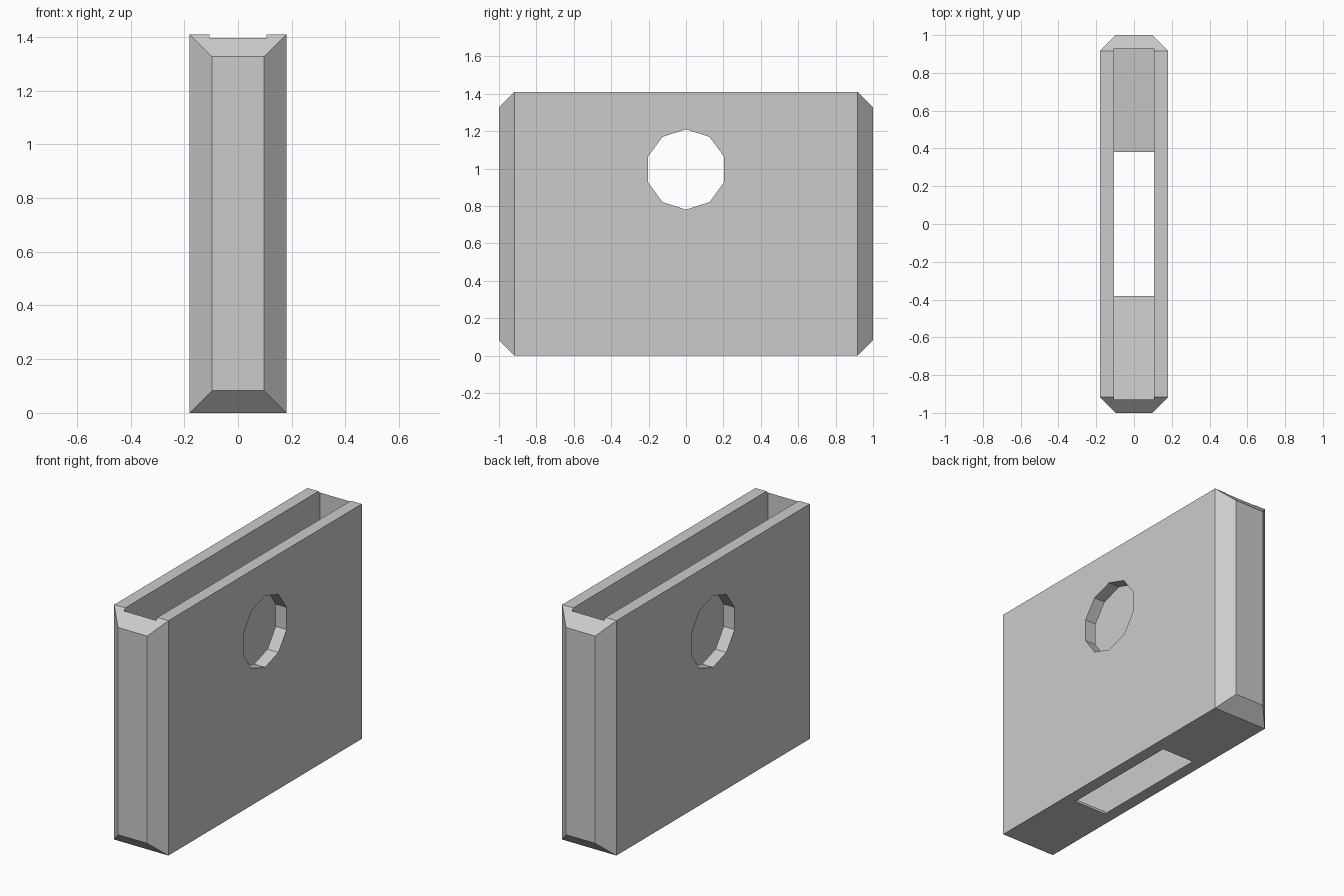
import bpy, bmesh, math

if "Cube" in bpy.data.objects:
    bpy.data.objects.remove(bpy.data.objects["Cube"])

W, H, Y0, BEV = 0.18, 1.41, 0.917, 0.083   # half width, height, end start, bevel
CW, CY, HY = 0.107, 0.93, 0.38             # cavity half width, half length, floor slot half length
FLOOR_IN, FLOOR_OUT = 0.015, 0.065         # floor height at the slot and at the ends

grey = bpy.data.materials.new("light_grey")
grey.diffuse_color = (0.6, 0.6, 0.6, 1)
grey.use_nodes = True
grey.node_tree.nodes["Principled BSDF"].inputs["Base Color"].default_value = grey.diffuse_color


def loft(name, rings):
    """Solid made of equal-length rings of points, capped at both ends."""
    bm = bmesh.new()
    loops = [[bm.verts.new(p) for p in r] for r in rings]
    n = len(loops[0])
    for a, b in zip(loops, loops[1:]):
        for i in range(n):
            j = (i + 1) % n
            bm.faces.new((a[i], a[j], b[j], b[i]))
    bm.faces.new(loops[0][::-1])
    bm.faces.new(loops[-1])
    bmesh.ops.recalc_face_normals(bm, faces=bm.faces)
    me = bpy.data.meshes.new(name)
    bm.to_mesh(me)
    bm.free()
    ob = bpy.data.objects.new(name, me)
    bpy.context.collection.objects.link(ob)
    me.materials.append(grey)
    return ob


def section(y, d):
    """Rectangle across the body at y, inset by d."""
    x = W - d
    return [(-x, y, d), (x, y, d), (x, y, H - d), (-x, y, H - d)]


# Body with bevelled ends
body = loft("holder_body", [section(-1, BEV), section(-Y0, 0),
                            section(Y0, 0), section(1, BEV)])

# Cavity: side profile with a floor sloping down to an open slot
profile = [(-CY, H + 0.2), (-CY, FLOOR_OUT), (-HY, FLOOR_IN), (-HY, -0.2),
           (HY, -0.2), (HY, FLOOR_IN), (CY, FLOOR_OUT), (CY, H + 0.2)]
cavity = loft("cavity_cutter", [[(x, y, z) for y, z in profile] for x in (-CW, CW)])

# Ten-sided hole through both walls
ring = [(0.215 * math.sin(i * math.tau / 10), 0.995 + 0.215 * math.cos(i * math.tau / 10))
        for i in range(10)]
hole = loft("finger_hole_cutter", [[(x, y, z) for y, z in ring] for x in (-0.5, 0.5)])

for cutter in (cavity, hole):
    m = body.modifiers.new(cutter.name, 'BOOLEAN')
    m.operation, m.solver, m.object = 'DIFFERENCE', 'EXACT', cutter
    cutter.hide_render = True
    cutter.display_type = 'WIRE'
